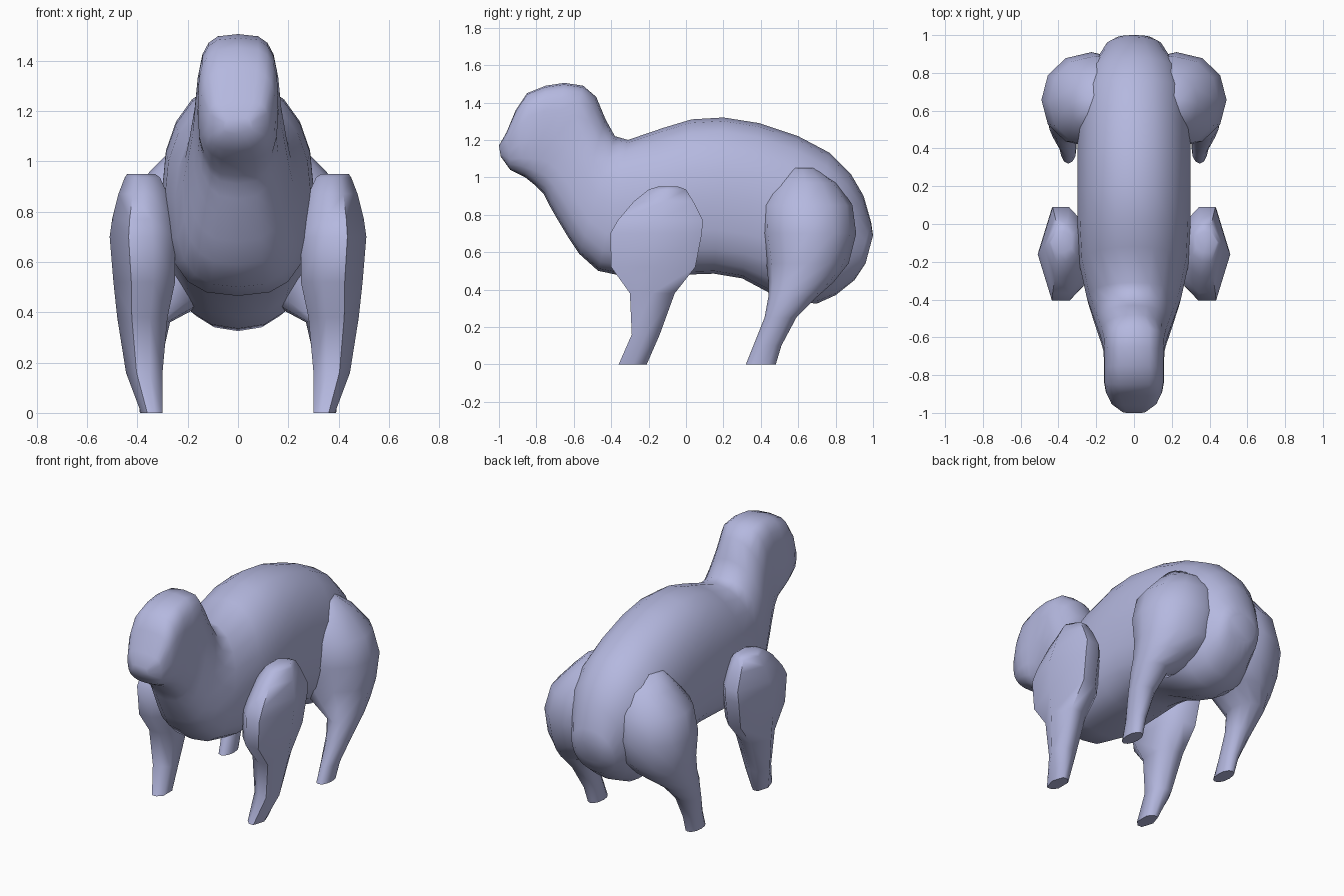
import bpy, bmesh, math
from mathutils import Vector

lilac = bpy.data.materials.new("soft lilac grey")
lilac.diffuse_color = (0.46, 0.48, 0.74, 1)


def oval(center, u, v, n, up_power, low_power):
    """Rounded-square ring on half axes u and v; each v half has its own power."""
    pts = []
    for i in range(n):
        a = 2 * math.pi * i / n
        c, s = math.cos(a), math.sin(a)
        p = 2 / (up_power if s > 0 else low_power)
        pts.append(center + u * math.copysign(abs(c) ** p, c)
                   + v * math.copysign(abs(s) ** p, s))
    return pts


def loft(name, rings, angle):
    bm = bmesh.new()
    loops = [[bm.verts.new(p) for p in ring] for ring in rings]
    n = len(loops[0])
    for a, b in zip(loops, loops[1:]):
        for i in range(n):
            j = (i + 1) % n
            bm.faces.new((a[i], a[j], b[j], b[i]))
    bm.faces.new(loops[0])
    bm.faces.new(loops[-1])
    bmesh.ops.recalc_face_normals(bm, faces=bm.faces)
    me = bpy.data.meshes.new(name)
    bm.to_mesh(me)
    bm.free()
    ob = bpy.data.objects.new(name, me)
    bpy.context.collection.objects.link(ob)
    me.materials.append(lilac)
    bpy.ops.object.select_all(action='DESELECT')
    ob.select_set(True)
    bpy.context.view_layer.objects.active = ob
    bpy.ops.object.shade_smooth_by_angle(angle=math.radians(angle))


# Head, neck, trunk and rump: top y, top z, bottom y, bottom z, half width
body = [
    (-1.00, 1.17, -0.99, 1.11, 0.06),
    (-0.96, 1.24, -0.94, 1.04, 0.12),
    (-0.91, 1.36, -0.86, 1.00, 0.15),
    (-0.85, 1.45, -0.81, 0.96, 0.16),
    (-0.75, 1.49, -0.79, 0.94, 0.16),
    (-0.65, 1.505, -0.76, 0.91, 0.16),
    (-0.55, 1.49, -0.73, 0.85, 0.165),
    (-0.48, 1.43, -0.69, 0.78, 0.18),
    (-0.43, 1.31, -0.63, 0.68, 0.20),
    (-0.38, 1.22, -0.57, 0.59, 0.22),
    (-0.31, 1.20, -0.47, 0.50, 0.25),
    (-0.12, 1.265, -0.30, 0.465, 0.29),
    (0.03, 1.31, 0.00, 0.48, 0.30),
    (0.20, 1.32, 0.15, 0.485, 0.30),
    (0.39, 1.29, 0.30, 0.46, 0.30),
    (0.60, 1.22, 0.45, 0.38, 0.30),
    (0.77, 1.13, 0.58, 0.335, 0.295),
    (0.88, 1.02, 0.70, 0.325, 0.26),
    (0.95, 0.90, 0.80, 0.37, 0.19),
    (0.99, 0.76, 0.90, 0.45, 0.15),
    (1.00, 0.69, 0.96, 0.54, 0.10),
]
rings = []
for ty, tz, by, bz, w in body:
    top, bot = Vector((0, ty, tz)), Vector((0, by, bz))
    boxy = 3.4 if ty < -0.5 else 2.15
    rings.append(oval((top + bot) / 2, Vector((w, 0, 0)), (top - bot) / 2, 20,
                      boxy, 2.8 if ty < 0.5 else 2.3))
loft("body_and_head", rings, 60)

# Legs: height, front y, back y, inner x, outer x
front_leg = [
    (0.00, -0.36, -0.21, 0.30, 0.385),
    (0.16, -0.29, -0.14, 0.30, 0.445),
    (0.38, -0.30, -0.06, 0.28, 0.48),
    (0.52, -0.40, 0.05, 0.25, 0.495),
    (0.70, -0.405, 0.085, 0.25, 0.51),
    (0.77, -0.365, 0.09, 0.26, 0.50),
    (0.87, -0.28, 0.04, 0.28, 0.475),
    (0.935, -0.20, 0.00, 0.31, 0.45),
    (0.95, -0.15, -0.04, 0.33, 0.44),
]
hind_leg = [
    (0.00, 0.32, 0.48, 0.305, 0.39),
    (0.10, 0.36, 0.51, 0.305, 0.40),
    (0.25, 0.42, 0.59, 0.295, 0.44),
    (0.36, 0.44, 0.70, 0.27, 0.46),
    (0.44, 0.44, 0.79, 0.12, 0.47),
    (0.54, 0.43, 0.87, -0.02, 0.48),
    (0.70, 0.405, 0.91, -0.04, 0.49),
    (0.85, 0.405, 0.89, -0.04, 0.45),
    (0.97, 0.47, 0.81, -0.02, 0.34),
    (1.05, 0.54, 0.70, 0.0, 0.26),
]
# Front legs are wedge-like: flat front and back, pointed outward
wedge = [(1, 0.0), (0.42, 1), (-0.3, 1), (-1, 0.6), (-1, -0.6), (-0.3, -1), (0.42, -1)]
for label, rows in (("front_leg", front_leg), ("hind_leg", hind_leg)):
    for side, s in (("left", 1), ("right", -1)):
        rings = []
        for z, y0, y1, x0, x1 in rows:
            mid = Vector((s * (x0 + x1) / 2, (y0 + y1) / 2, z))
            u = Vector((s * (x1 - x0) / 2, 0, 0))
            v = Vector((0, (y1 - y0) / 2, 0))
            if label == "front_leg":
                rings.append([mid + u * a + v * b for a, b in wedge])
            else:
                rings.append(oval(mid, u, v, 12, 2.1, 2.1))
        loft(f"{label}_{side}", rings, 62)
